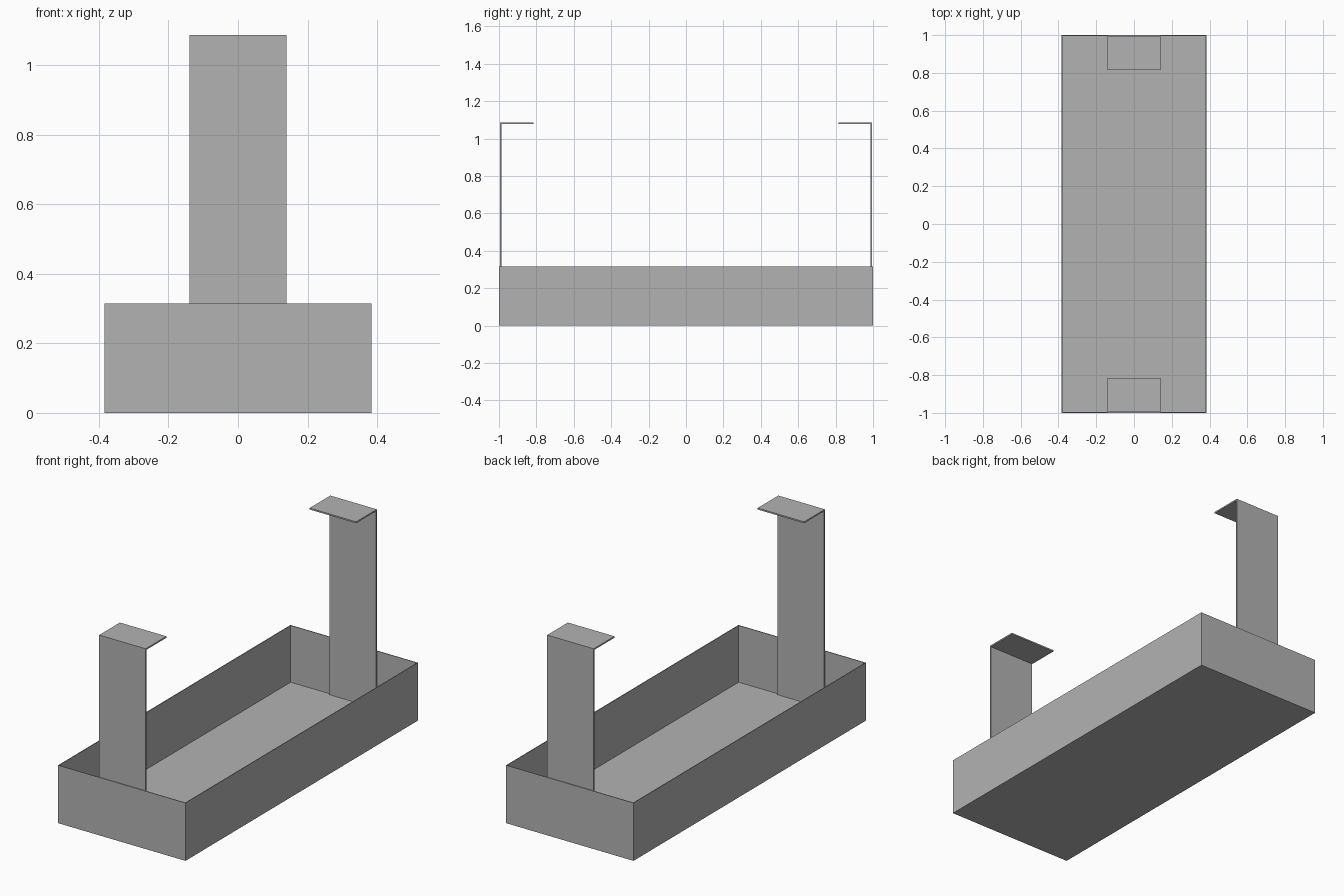
import bpy, bmesh

cube = bpy.data.objects.get("Cube")
if cube:
    bpy.data.objects.remove(cube, do_unlink=True)

HALF_X, HALF_Y, TRAY_H = 0.384, 1.0, 0.315
SHEET = 0.006            # tray sheet thickness
STRAP_W, STRAP_T = 0.14, 0.008
TOP, LIP_Y = 1.087, 0.816

grey = bpy.data.materials.new("plain_grey")
grey.use_nodes = True
colour = (0.45, 0.45, 0.45, 1)
grey.diffuse_color = colour
grey.node_tree.nodes["Principled BSDF"].inputs["Base Color"].default_value = colour


def finish(name, bm):
    bmesh.ops.recalc_face_normals(bm, faces=bm.faces)
    mesh = bpy.data.meshes.new(name)
    bm.to_mesh(mesh)
    bm.free()
    mesh.materials.append(grey)
    obj = bpy.data.objects.new(name, mesh)
    bpy.context.collection.objects.link(obj)
    return obj


# Open tray: a box whose top is inset and pushed down to the floor
bm = bmesh.new()
bmesh.ops.create_cube(bm, size=1)
for v in bm.verts:
    v.co = (v.co.x * 2 * HALF_X, v.co.y * 2 * HALF_Y, (v.co.z + 0.5) * TRAY_H)
bm.normal_update()
top = max(bm.faces, key=lambda f: f.calc_center_median().z)
bmesh.ops.inset_region(bm, faces=[top], thickness=SHEET)
well = bmesh.ops.extrude_discrete_faces(bm, faces=[top])["faces"][0]
for v in well.verts:
    v.co.z = SHEET
finish("tray", bm)


# Hooked end straps: an L profile standing inside each end wall
def strap(name, side):
    outer = HALF_Y - SHEET
    inner = outer - STRAP_T
    profile = [(outer, SHEET), (outer, TOP), (LIP_Y, TOP),
               (LIP_Y, TOP - STRAP_T), (inner, TOP - STRAP_T), (inner, SHEET)]
    bm = bmesh.new()
    face = bm.faces.new([bm.verts.new((-STRAP_W, side * y, z)) for y, z in profile])
    ext = bmesh.ops.extrude_face_region(bm, geom=[face])["geom"]
    moved = [g for g in ext if isinstance(g, bmesh.types.BMVert)]
    bmesh.ops.translate(bm, verts=moved, vec=(2 * STRAP_W, 0, 0))
    finish(name, bm)


strap("front_strap", -1)
strap("back_strap", 1)
